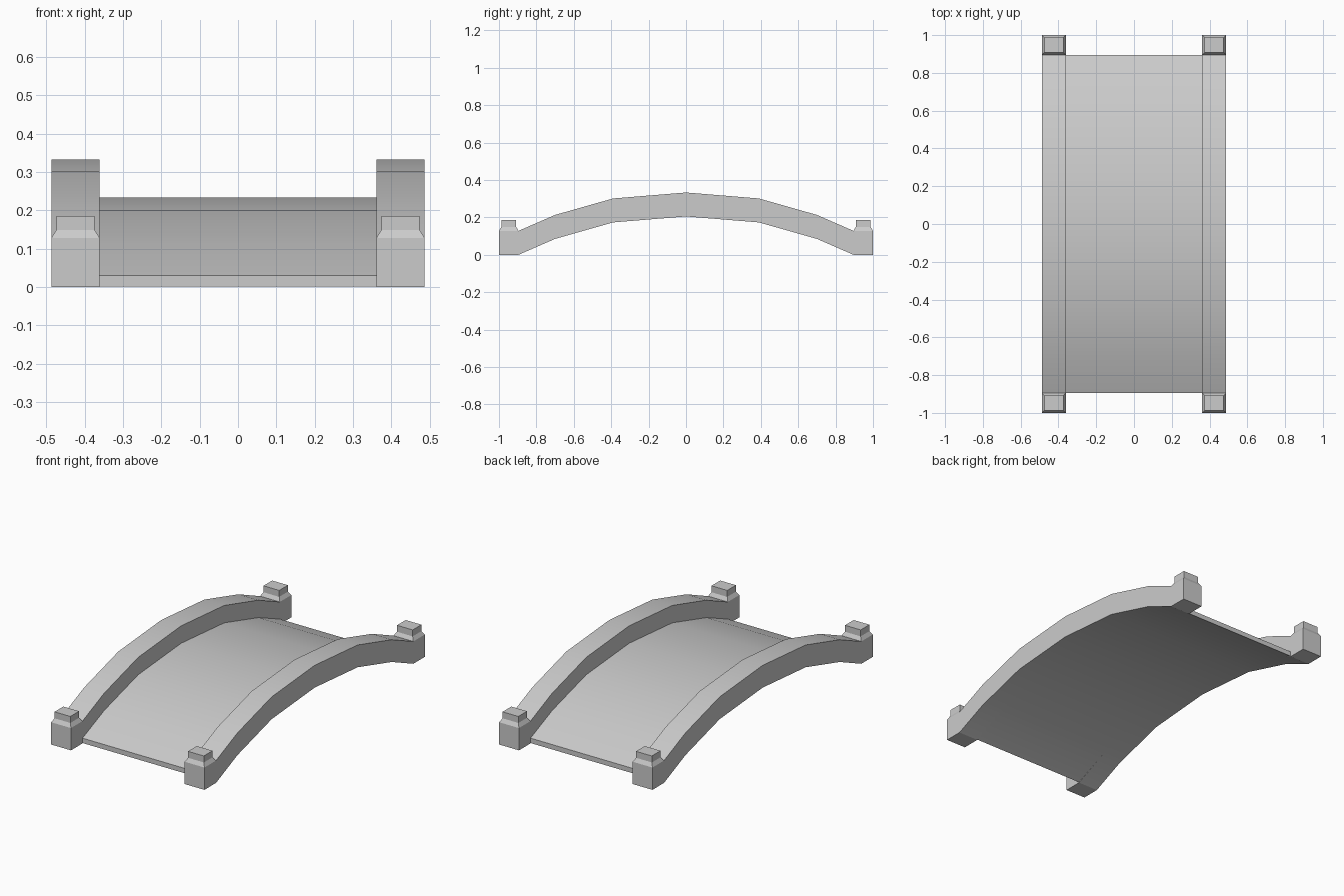
import bpy, bmesh
from mathutils import Vector

if "Cube" in bpy.data.objects:
    bpy.data.objects.remove(bpy.data.objects["Cube"])

# Underside curve of the arch (y, z), mirrored about the middle
half = [(0.895, 0.002), (0.70, 0.085), (0.39, 0.173)]
arch = [(-y, z) for y, z in half] + [(0, 0.205)] + [(y, z) for y, z in reversed(half)]


def strip(bm, path, x0, x1, thick):
    """Sweep a rectangular section along a path in the y-z plane."""
    rings = []
    for y, z in path:
        rings.append([bm.verts.new(c) for c in
                      ((x0, y, z), (x1, y, z), (x1, y, z + thick), (x0, y, z + thick))])
    for a, b in zip(rings, rings[1:]):
        for i in range(4):
            j = (i + 1) % 4
            bm.faces.new((a[i], a[j], b[j], b[i]))
    bm.faces.new(rings[0])
    bm.faces.new(rings[-1])
    bmesh.ops.recalc_face_normals(bm, faces=bm.faces)


def raise_face(bm, face, inset, height):
    """Extrude a top face upwards, shrinking it by inset."""
    new = bmesh.ops.extrude_discrete_faces(bm, faces=[face])["faces"][0]
    c = new.calc_center_median()
    for v in new.verts:
        d = v.co - c
        v.co += Vector((-inset if d.x > 0 else inset, -inset if d.y > 0 else inset, height))
    return new


def finish(bm, name):
    bmesh.ops.recalc_face_normals(bm, faces=bm.faces)
    me = bpy.data.meshes.new(name)
    bm.to_mesh(me)
    bm.free()
    ob = bpy.data.objects.new(name, me)
    bpy.context.collection.objects.link(ob)
    bpy.ops.object.select_all(action='DESELECT')
    ob.select_set(True)
    bpy.context.view_layer.objects.active = ob
    bpy.ops.object.shade_smooth_by_angle(angle=0.3)


# Arched deck between the parapets
bm = bmesh.new()
strip(bm, arch, -0.362, 0.362, 0.028)
finish(bm, "deck")

# Parapets with a chamfered, capped post at each end
for name, s in (("left_parapet", -1), ("right_parapet", 1)):
    bm = bmesh.new()
    path = [(-1, 0)] + [(y, 0 if abs(y) > 0.8 else z) for y, z in arch] + [(1, 0)]
    strip(bm, path, s * 0.361, s * 0.487, 0.128)
    ends = [f for f in bm.faces
            if f.normal.z > 0.9 and abs(f.calc_center_median().y) > 0.9]
    for f in ends:
        shoulder = raise_face(bm, f, 0.013, 0.021)
        raise_face(bm, shoulder, 0.0, 0.037)
    finish(bm, name)
